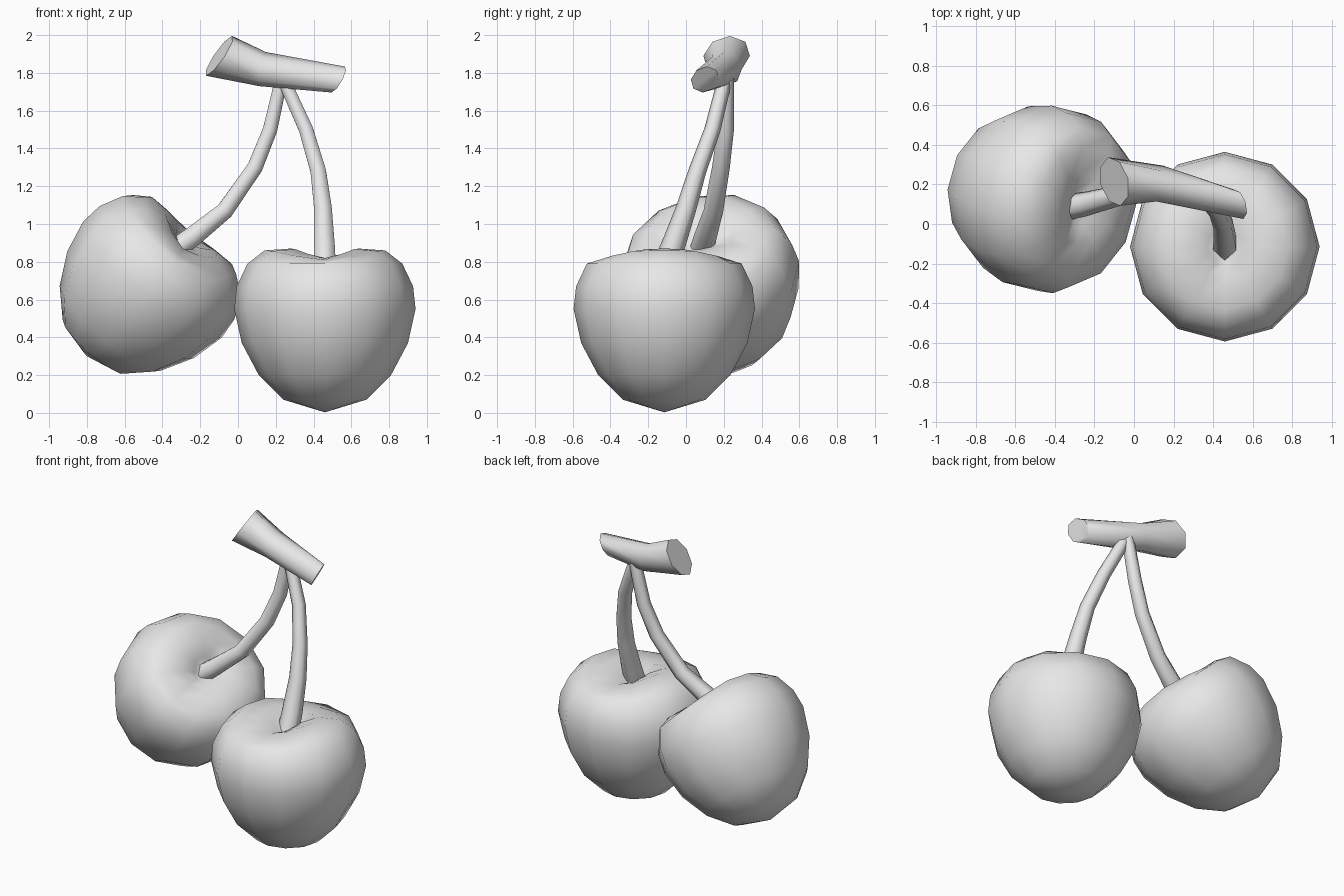
import bpy, bmesh, math
from mathutils import Vector

if "Cube" in bpy.data.objects:
    bpy.data.objects.remove(bpy.data.objects["Cube"])

grey = bpy.data.materials.new("plain grey")
grey.diffuse_color = (0.8, 0.8, 0.8, 1)
grey.use_nodes = True
grey.node_tree.nodes["Principled BSDF"].inputs["Base Color"].default_value = grey.diffuse_color


def finish(name, bm, angle):
    bmesh.ops.recalc_face_normals(bm, faces=bm.faces)
    mesh = bpy.data.meshes.new(name)
    bm.to_mesh(mesh)
    bm.free()
    mesh.materials.append(grey)
    ob = bpy.data.objects.new(name, mesh)
    bpy.context.collection.objects.link(ob)
    bpy.ops.object.select_all(action='DESELECT')
    ob.select_set(True)
    bpy.context.view_layer.objects.active = ob
    bpy.ops.object.shade_smooth_by_angle(angle=math.radians(angle))
    return ob


def bridge(bm, rings):
    for a, b in zip(rings, rings[1:]):
        n = len(a)
        for i in range(n):
            bm.faces.new((a[i], a[(i + 1) % n], b[(i + 1) % n], b[i]))


def fruit(name, centre, axis, sides=12):
    # lathe profile (radius, height about the centre), with a dip at front and back of the rim
    profile = [(.22, -.39), (.35, -.26), (.44, -.09), (.48, .09), (.467, .21),
               (.41, .33), (.32, .40), (.18, .41), (.09, .375)]
    bm = bmesh.new()
    rings = []
    for r, z in profile:
        dip = .05 if z > .37 else 0
        ring = []
        for i in range(sides):
            t = 2 * math.pi * i / sides
            ring.append(bm.verts.new((r * math.cos(t), r * math.sin(t),
                                      z - dip * math.sin(t) ** 4)))
        rings.append(ring)
    bridge(bm, rings)
    # pointed base and pit floor
    for ring, z in ((rings[0], -.457), (rings[-1], .32)):
        tip = bm.verts.new((0, 0, z))
        for i in range(sides):
            bm.faces.new((ring[i], ring[(i + 1) % sides], tip))
    ob = finish(name, bm, 70)
    turn = Vector((0, 0, 1)).rotation_difference(Vector(axis).normalized())
    ob.rotation_mode = 'QUATERNION'
    ob.rotation_quaternion = turn
    ob.location = centre


def tube(name, path, sides, ref, ends=(None, None)):
    # path entries are (x, y, z, radius); ends may override the cut direction
    pts = [Vector(p[:3]) for p in path]
    last = len(pts) - 1
    bm = bmesh.new()
    rings = []
    for k, p in enumerate(pts):
        n = pts[min(k + 1, last)] - pts[max(k - 1, 0)]
        if k == 0 and ends[0]:
            n = Vector(ends[0])
        if k == last and ends[1]:
            n = Vector(ends[1])
        n.normalize()
        u = Vector(ref)
        u = (u - n * u.dot(n)).normalized()
        v = n.cross(u)
        rings.append([bm.verts.new(p + path[k][3] * (u * math.cos(t) + v * math.sin(t)))
                      for t in (2 * math.pi * i / sides for i in range(sides))])
    bridge(bm, rings)
    bm.faces.new(rings[0])
    bm.faces.new(rings[-1])
    finish(name, bm, 62)


# two fruits, the left one tipped towards its stem
fruit("right_fruit", (.46, -.115, .46), (0, 0, 1))
fruit("left_fruit", (-.51, .148, .64), (.64, -.2, .74))

# curved stems, thicker at the fruit
tube("right_stem", [(.46, -.12, .76, .068), (.457, -.07, .88, .064), (.45, 0, 1.08, .054),
                    (.425, .06, 1.28, .047), (.36, .14, 1.5, .043),
                    (.27, .19, 1.7, .04), (.24, .2, 1.77, .038)], 6, (0, -1, 0))
tube("left_stem", [(-.33, .085, .87, .064), (-.25, .1, .925, .062), (-.07, .145, 1.07, .052),
                   (.09, .185, 1.3, .047), (.17, .21, 1.5, .044),
                   (.215, .215, 1.7, .04), (.23, .215, 1.77, .038)], 6, (0, -1, 0))

# branch with slanted cut ends
tube("branch", [(-.1, .215, 1.89, .127), (.13, .205, 1.82, .092), (.53, .1, 1.765, .078)],
     8, (0, 0, 1), ((.8, .2, -.55), (.84, .27, -.47)))
